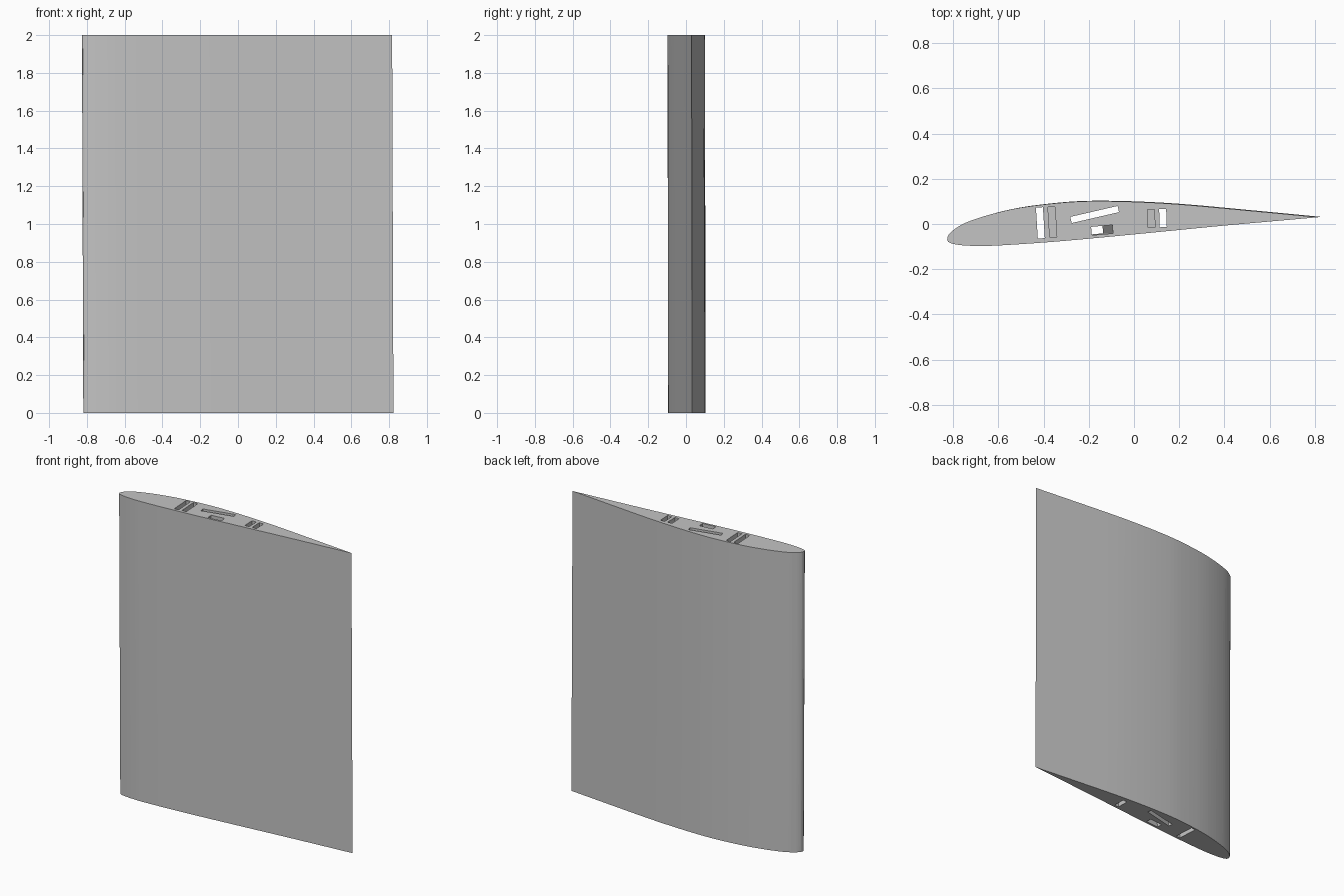
import bpy
import bmesh
import math
from mathutils import Vector, Matrix

cube = bpy.data.objects.get("Cube")
if cube:
    bpy.data.objects.remove(cube, do_unlink=True)

HEIGHT = 2.0
LEAN = Vector((0.007, 0.002, 0))  # offset of the foot relative to the top

grey = bpy.data.materials.new("plain_grey")
grey.use_nodes = True
grey.diffuse_color = (0.55, 0.55, 0.55, 1)
grey.node_tree.nodes["Principled BSDF"].inputs["Base Color"].default_value = (0.55, 0.55, 0.55, 1)


def smooth_path(points, steps):
    """Curve through the points, leaving out the last one."""
    pts = [Vector(p) for p in points]
    pts = [2 * pts[0] - pts[1]] + pts + [2 * pts[-1] - pts[-2]]
    path = []
    for a, b, c, d in zip(pts, pts[1:], pts[2:], pts[3:]):
        # tangents scaled to the uneven point spacing
        ab, bc, cd = (b - a).length, (c - b).length, (d - c).length
        m1 = (c - a) * bc / (ab + bc)
        m2 = (d - b) * bc / (bc + cd)
        for i in range(steps):
            t = i / steps
            path.append(b * (2*t**3 - 3*t**2 + 1) + m1 * (t**3 - 2*t**2 + t)
                        + c * (3*t**2 - 2*t**3) + m2 * (t**3 - t**2))
    return path


def prism(name, bottom, top):
    """Solid between two matching outlines, each counter-clockwise from above."""
    bm = bmesh.new()
    low = [bm.verts.new(p) for p in bottom]
    high = [bm.verts.new(p) for p in top]
    bm.faces.new(low)
    bm.faces.new(high)
    for i in range(len(low)):
        j = (i + 1) % len(low)
        bm.faces.new((low[i], low[j], high[j], high[i]))
    bmesh.ops.recalc_face_normals(bm, faces=bm.faces)
    mesh = bpy.data.meshes.new(name)
    bm.to_mesh(mesh)
    bm.free()
    mesh.materials.append(grey)
    obj = bpy.data.objects.new(name, mesh)
    bpy.context.collection.objects.link(obj)
    return obj


def slot_cutter(x, y, length, width, degrees, floor=-0.1, slant=0.0):
    """Rectangular cutter; slant moves its foot along x."""
    turn = Matrix.Rotation(math.radians(degrees), 3, 'Z')
    corners = [turn @ Vector((sx * length / 2, sy * width / 2, 0))
               for sx, sy in ((-1, -1), (1, -1), (1, 1), (-1, 1))]
    centre = Vector((x, y, 0))
    bottom = [c + centre + Vector((slant, 0, floor)) for c in corners]
    top = [c + centre + Vector((0, 0, HEIGHT + 0.1)) for c in corners]
    cutter = prism("slot_cutter", bottom, top)
    cutter.hide_render = True
    return cutter


# Wing section outline
nose, tail = (-0.826, -0.068), (0.816, 0.03)
upper = [tail, (0.5, 0.06), (0.2, 0.087), (0, 0.098), (-0.18, 0.101), (-0.3, 0.096),
         (-0.45, 0.08), (-0.55, 0.063), (-0.66, 0.035), (-0.75, 0.003),
         (-0.8, -0.028), (-0.821, -0.05), nose]
lower = [nose, (-0.82, -0.08), (-0.79, -0.09), (-0.73, -0.096), (-0.65, -0.097),
         (-0.5, -0.089), (-0.3, -0.074), (0, -0.046), (0.4, -0.007), tail]
outline = [Vector((p.x, p.y, 0)) for p in smooth_path(upper, 4) + smooth_path(lower, 4)]
wing = prism("wing_section", [p + LEAN for p in outline],
             [p + Vector((0, 0, HEIGHT)) for p in outline])

# Spar slots and pockets
cutters = [
    slot_cutter(-0.414, 0.005, 0.031, 0.137, 3.5),
    slot_cutter(-0.361, 0.009, 0.031, 0.133, 3.5, floor=1.0),
    slot_cutter(-0.174, 0.042, 0.215, 0.028, 13),
    slot_cutter(-0.139, -0.027, 0.094, 0.037, 5, slant=-0.048),
    slot_cutter(0.076, 0.024, 0.031, 0.08, 2, floor=1.0),
    slot_cutter(0.128, 0.026, 0.031, 0.08, 2),
]
bpy.context.view_layer.objects.active = wing
for cutter in cutters:
    mod = wing.modifiers.new("slot", 'BOOLEAN')
    mod.operation = 'DIFFERENCE'
    mod.solver = 'EXACT'
    mod.object = cutter
    bpy.ops.object.modifier_apply(modifier=mod.name)
    bpy.data.objects.remove(cutter, do_unlink=True)
